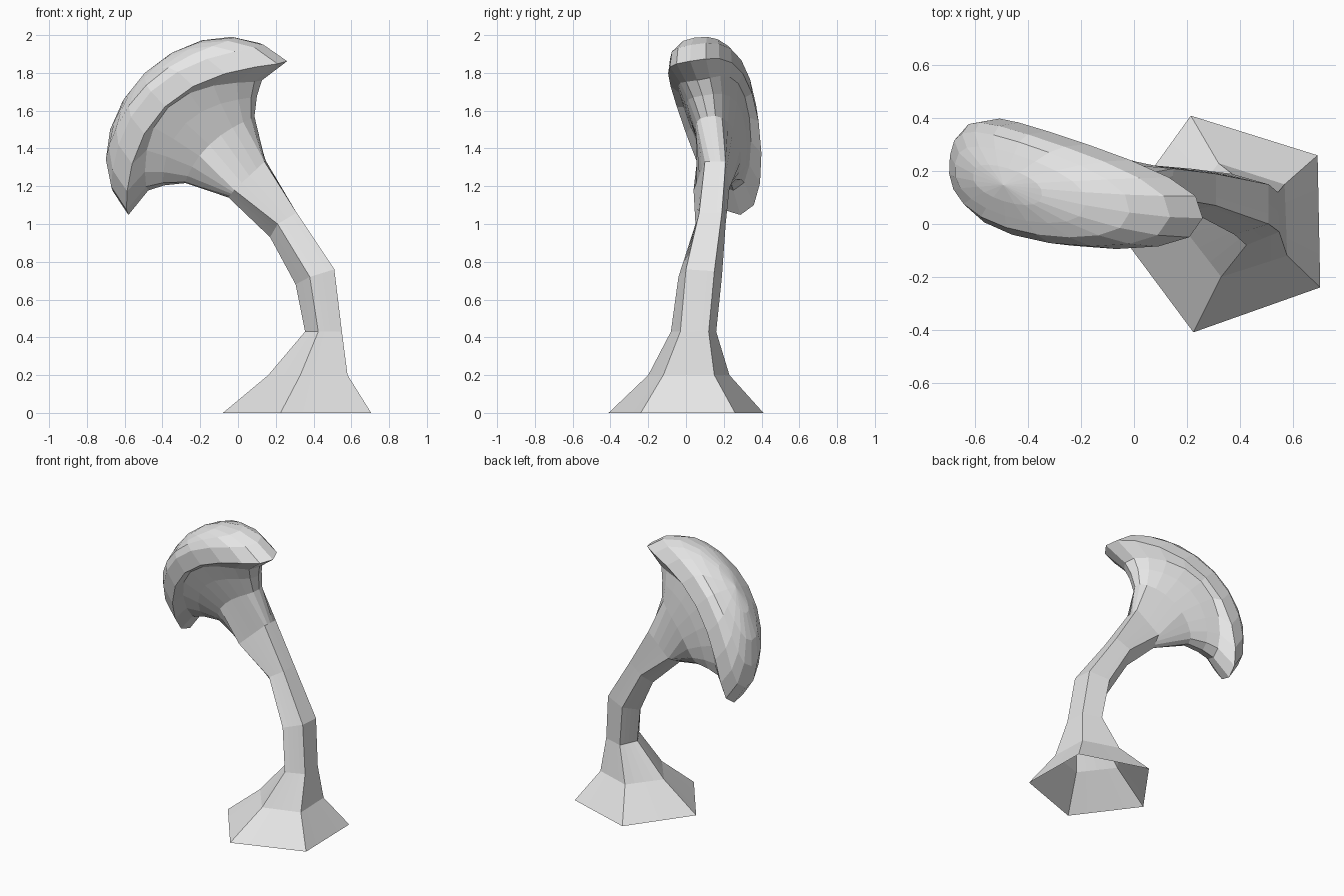
import bpy, bmesh
from math import sin, cos, pi, radians
from mathutils import Vector

if "Cube" in bpy.data.objects:
    bpy.data.objects.remove(bpy.data.objects["Cube"], do_unlink=True)

grey = bpy.data.materials.new("pale_grey")
grey.use_nodes = True
grey.diffuse_color = (0.8, 0.8, 0.8, 1)
grey.node_tree.nodes["Principled BSDF"].inputs["Base Color"].default_value = (0.8, 0.8, 0.8, 1)

# Tilted frame of the cap: long axis, side axis, dome axis
SEGMENTS = 20
CENTRE = Vector((-0.16, 0.155, 1.455))
ROLL = radians(13)
heading = Vector((0.953, -0.302, 0))
UP = Vector((0, 0, 1))
LONG = (heading * 1.04 + UP * 0.96).normalized()
level = UP.cross(heading)
lean = LONG.cross(level)
SIDE = level * cos(ROLL) + lean * sin(ROLL)
DOME = lean * cos(ROLL) - level * sin(ROLL)


def saddle_ring(length, width, height, saddle, shift=0):
    """Oval ring in the cap frame whose long sides are lifted."""
    ring = []
    for i in range(SEGMENTS):
        a = pi + 2 * pi * i / SEGMENTS
        across = width * sin(a) * max(abs(sin(a)), 0.01) ** -0.2 + shift
        ring.append(CENTRE + LONG * length * cos(a) + SIDE * across
                    + DOME * (height + saddle * sin(a) ** 2))
    return ring


def loft(name, rings, tip=None):
    """Skin a list of equal rings, optionally closing the last one to a point."""
    bm = bmesh.new()
    loops = [[bm.verts.new(p) for p in ring] for ring in rings]
    n = len(loops[0])
    for low, high in zip(loops, loops[1:]):
        for i in range(n):
            j = (i + 1) % n
            bm.faces.new((low[i], low[j], high[j], high[i]))
    if tip is not None:
        top = bm.verts.new(tip)
        for i in range(n):
            bm.faces.new((loops[-1][i], loops[-1][(i + 1) % n], top))
    bmesh.ops.recalc_face_normals(bm, faces=bm.faces)
    mesh = bpy.data.meshes.new(name)
    bm.to_mesh(mesh)
    bm.free()
    mesh.materials.append(grey)
    obj = bpy.data.objects.new(name, mesh)
    bpy.context.collection.objects.link(obj)


def subdivided(corners):
    """Five corners with evenly spaced points along each side."""
    steps = SEGMENTS // len(corners)
    ring = []
    for p, q in zip(corners, corners[1:] + corners[:1]):
        ring += [Vector(p).lerp(Vector(q), k / steps) for k in range(steps)]
    return ring


# Curved five-sided stalk, open at the foot
stalk = [
    [(-0.08, 0, 0), (0.225, -0.41, 0), (0.705, -0.24, 0), (0.695, 0.26, 0), (0.215, 0.41, 0)],
    [(0.16, 0.02, 0.2), (0.33, -0.2, 0.2), (0.58, -0.12, 0.2), (0.57, 0.15, 0.2), (0.32, 0.23, 0.2)],
    [(0.355, 0.04, 0.43), (0.425, -0.08, 0.43), (0.55, -0.03, 0.43), (0.545, 0.12, 0.43), (0.41, 0.16, 0.43)],
    [(0.305, 0.08, 0.68), (0.38, -0.04, 0.72), (0.51, 0, 0.76), (0.51, 0.15, 0.75), (0.37, 0.19, 0.72)],
    [(0.17, 0.13, 0.93), (0.21, 0.05, 1.0), (0.31, 0.07, 1.06), (0.31, 0.19, 1.06), (0.21, 0.21, 1.0)],
    [(-0.05, 0.14, 1.14), (-0.02, 0.04, 1.18), (0.14, 0.1, 1.33), (0.15, 0.21, 1.33), (-0.02, 0.23, 1.19)],
]
# Flare of the stalk spreading under the cap
flare = [saddle_ring(0.26, 0.105, -0.09, 0.06, 0.015),
         saddle_ring(0.35, 0.14, -0.02, 0.16, 0.01),
         saddle_ring(0.43, 0.165, 0.02, 0.245)]
loft("stalk", [subdivided(r) for r in stalk] + flare)

# Crescent cap: underside lip from the flare, rim, then dome
dome = []
for degrees in (90, 72, 54, 36, 18):
    s, c = sin(radians(degrees)), cos(radians(degrees))
    dome.append(saddle_ring(0.6 * s, 0.205 * s, 0.48 * c, 0.28 * s ** 3))
loft("cap", flare[-1:] + dome, CENTRE + DOME * 0.48)
